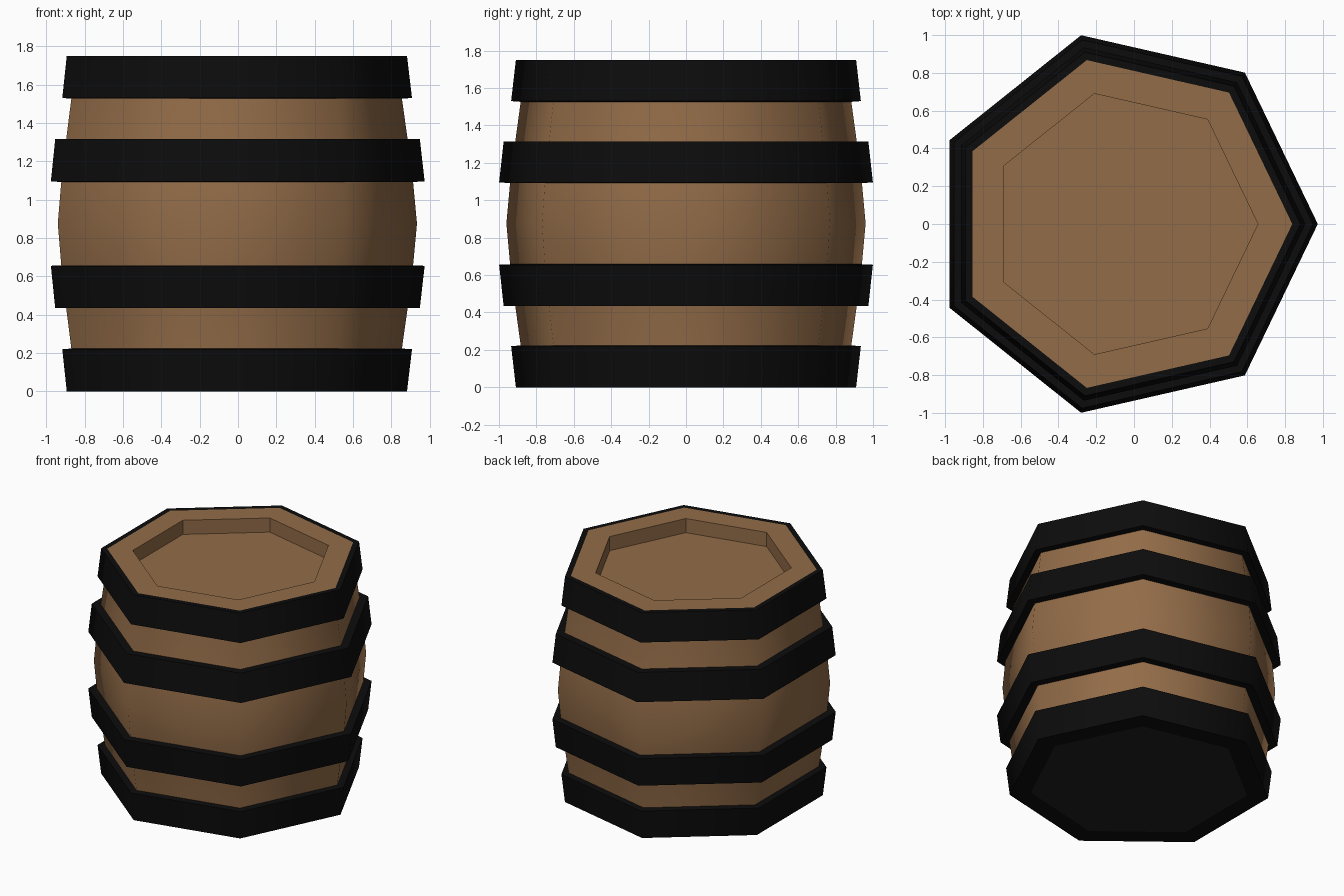
import bpy, bmesh, math

if "Cube" in bpy.data.objects:
    bpy.data.objects.remove(bpy.data.objects["Cube"])

SIDES = 7
X_OFF = -0.052   # seven-sided ring is centred by its bounding box
H = 1.75


def material(name, rgb):
    m = bpy.data.materials.new(name)
    m.diffuse_color = (*rgb, 1)
    m.use_nodes = True
    m.node_tree.nodes["Principled BSDF"].inputs["Base Color"].default_value = m.diffuse_color
    return m


WOOD = material("brown wood", (0.29, 0.15, 0.065))
IRON = material("black iron", (0.0037, 0.0037, 0.0037))
BASE = material("dark grey", (0.0150, 0.0150, 0.0150))


def lathe(name, profile, mat, closed=False, smooth=True):
    """Revolve (radius, z) points into a seven-sided part; radius 0 makes a cap."""
    bm = bmesh.new()
    rings = []
    for r, z in profile:
        if r == 0:
            rings.append([bm.verts.new((X_OFF, 0, z))] * SIDES)
        else:
            rings.append([bm.verts.new((X_OFF + r * math.cos(math.tau * i / SIDES),
                                        r * math.sin(math.tau * i / SIDES), z))
                          for i in range(SIDES)])
    pairs = list(zip(rings, rings[1:]))
    if closed:
        pairs.append((rings[-1], rings[0]))
    for a, b in pairs:
        for i in range(SIDES):
            j = (i + 1) % SIDES
            bm.faces.new(list(dict.fromkeys((a[i], a[j], b[j], b[i]))))
    if closed:
        bmesh.ops.recalc_face_normals(bm, faces=bm.faces[:])
    me = bpy.data.meshes.new(name)
    bm.to_mesh(me)
    bm.free()
    me.materials.append(mat)
    ob = bpy.data.objects.new(name, me)
    bpy.context.collection.objects.link(ob)
    if smooth:
        bpy.ops.object.select_all(action='DESELECT')
        ob.select_set(True)
        bpy.context.view_layer.objects.active = ob
        bpy.ops.object.shade_smooth_by_angle(angle=math.radians(60))
    return ob


# Bulging staves, mirrored about mid height
upper = [(0.985, 0.875), (0.965, 1.09), (0.937, 1.31), (0.906, 1.53), (0.89, H)]
lower = [(r, H - z) for r, z in upper[:0:-1]]
lathe("barrel_staves", lower + upper, WOOD)

# Lid: flat rim and recessed panel
lathe("barrel_lid", [(0.89, H), (0.708, H), (0.708, H - 0.11), (0, H - 0.11)],
      WOOD, smooth=False)

# Four hoops, widest edge towards the middle of the barrel
for tag, r_out, z_out, r_in, z_in, inner in (("end", 0.933, H, 0.959, 1.53, 0.89),
                                             ("middle", 1.0, 1.315, 1.025, 1.095, 0.92)):
    prof = [(inner, z_out), (r_out, z_out), (r_in, z_in), (inner, z_in - 0.005)]
    lathe("upper_" + tag + "_hoop", prof, IRON, closed=True)
    lathe("lower_" + tag + "_hoop", [(r, H - z) for r, z in prof], IRON, closed=True)

# Underside: iron ring around a grey base panel
lathe("base_ring", [(0, 0.0), (0.78, 0.0)][1:] + [(0.89, 0.0), (0.89, 0.02), (0.78, 0.02)],
      IRON, closed=True, smooth=False)
lathe("base_panel", [(0, 0.0), (0.78, 0.0), (0.78, 0.02), (0, 0.02)], BASE,
      smooth=False).data.flip_normals()
bm = bmesh.new()
panel = bpy.data.objects["base_panel"].data
bm.from_mesh(panel)
bmesh.ops.recalc_face_normals(bm, faces=bm.faces[:])
bm.to_mesh(panel)
bm.free()
